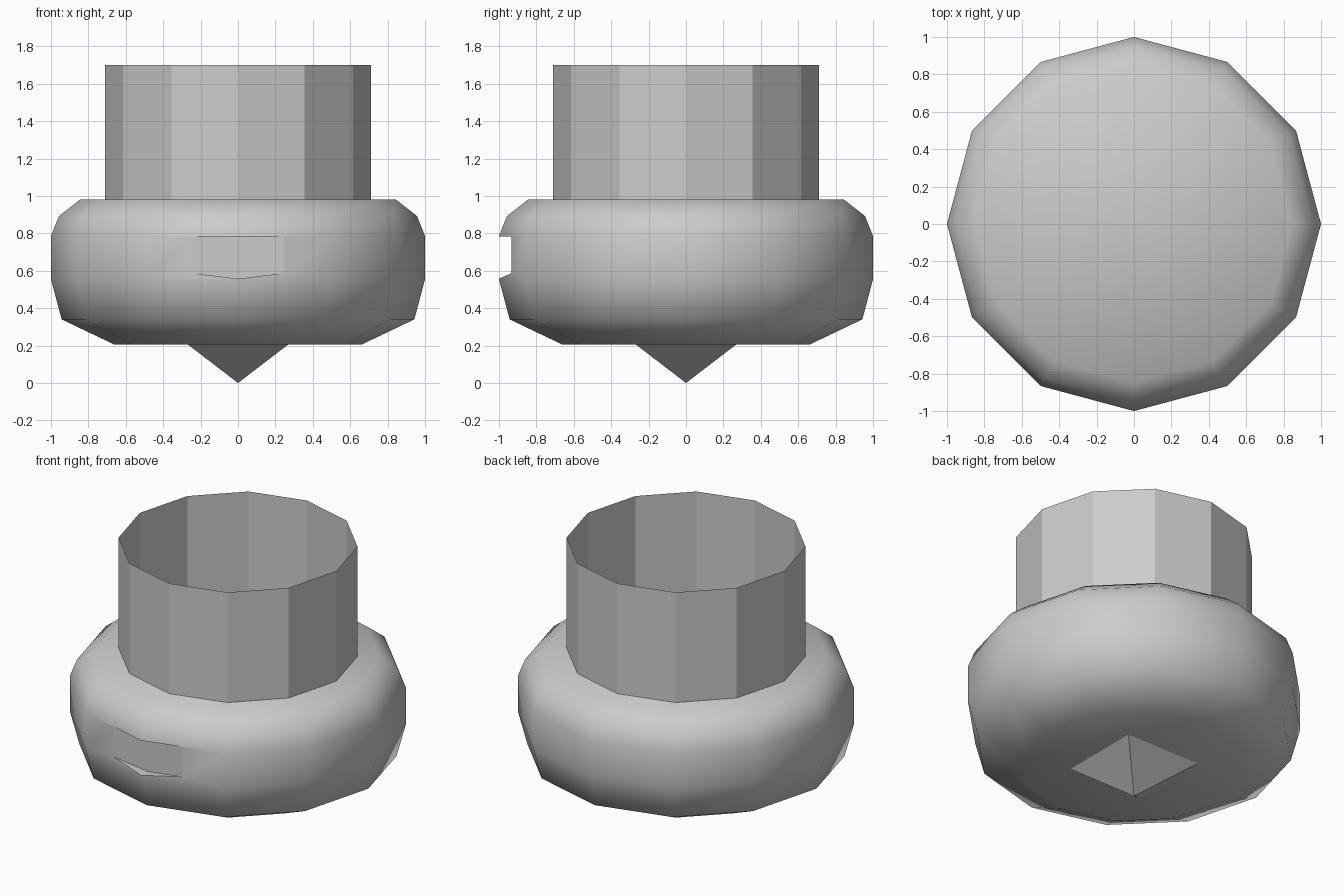
import bpy, bmesh
from math import cos, sin, pi

if "Cube" in bpy.data.objects:
    bpy.data.objects.remove(bpy.data.objects["Cube"])


def make_object(name, bm, smooth=False):
    bmesh.ops.recalc_face_normals(bm, faces=bm.faces)
    for f in bm.faces:
        f.smooth = smooth
    mesh = bpy.data.meshes.new(name)
    bm.to_mesh(mesh)
    bm.free()
    obj = bpy.data.objects.new(name, mesh)
    bpy.context.collection.objects.link(obj)
    return obj


def lathe(name, profile, sides, caps, smooth):
    """Stack rings of (radius, z) and bridge them with quads."""
    bm = bmesh.new()
    rings = [[bm.verts.new((r * cos(2 * pi * i / sides), r * sin(2 * pi * i / sides), z))
              for i in range(sides)] for r, z in profile]
    for a, b in zip(rings, rings[1:]):
        for i in range(sides):
            j = (i + 1) % sides
            bm.faces.new((a[i], a[j], b[j], b[i]))
    if caps:
        bm.faces.new(rings[0][::-1])
        bm.faces.new(rings[-1])
    return make_object(name, bm, smooth)


# Rounded bowl body, closed top and bottom
body = lathe("body", [(0.66, 0.205), (0.943, 0.34), (1.0, 0.555), (1.0, 0.785),
                      (0.957, 0.893), (0.845, 0.98)], 12, True, True)

# Open, paper-thin neck tube
lathe("neck", [(0.71, 0.975), (0.71, 1.70)], 12, False, False)

# Four-sided pointed foot, sides facing the axes
bm = bmesh.new()
s = 0.27
base = [bm.verts.new((x, y, 0.207)) for x, y in ((-s, -s), (s, -s), (s, s), (-s, s))]
tip = bm.verts.new((0, 0, 0))
bm.faces.new(base)
for i in range(4):
    bm.faces.new((base[i], base[(i + 1) % 4], tip))
make_object("pointed_foot", bm)

# Shallow slot shaving off the front corner, with a V-shaped lower edge
bm = bmesh.new()
outline = [(-0.3, 0.784), (-0.3, 0.594), (0, 0.557), (0.3, 0.594), (0.3, 0.784)]
front = bm.faces.new([bm.verts.new((x, -1.1, z)) for x, z in outline])
ext = bmesh.ops.extrude_face_region(bm, geom=[front], use_keep_orig=True)
bmesh.ops.translate(bm, vec=(0, 0.166, 0),
                    verts=[v for v in ext["geom"] if isinstance(v, bmesh.types.BMVert)])
cutter = make_object("slot_cutter", bm)
cutter.hide_render = True
cutter.display_type = 'WIRE'

cut = body.modifiers.new("front_slot", 'BOOLEAN')
cut.operation = 'DIFFERENCE'
cut.solver = 'EXACT'
cut.object = cutter
